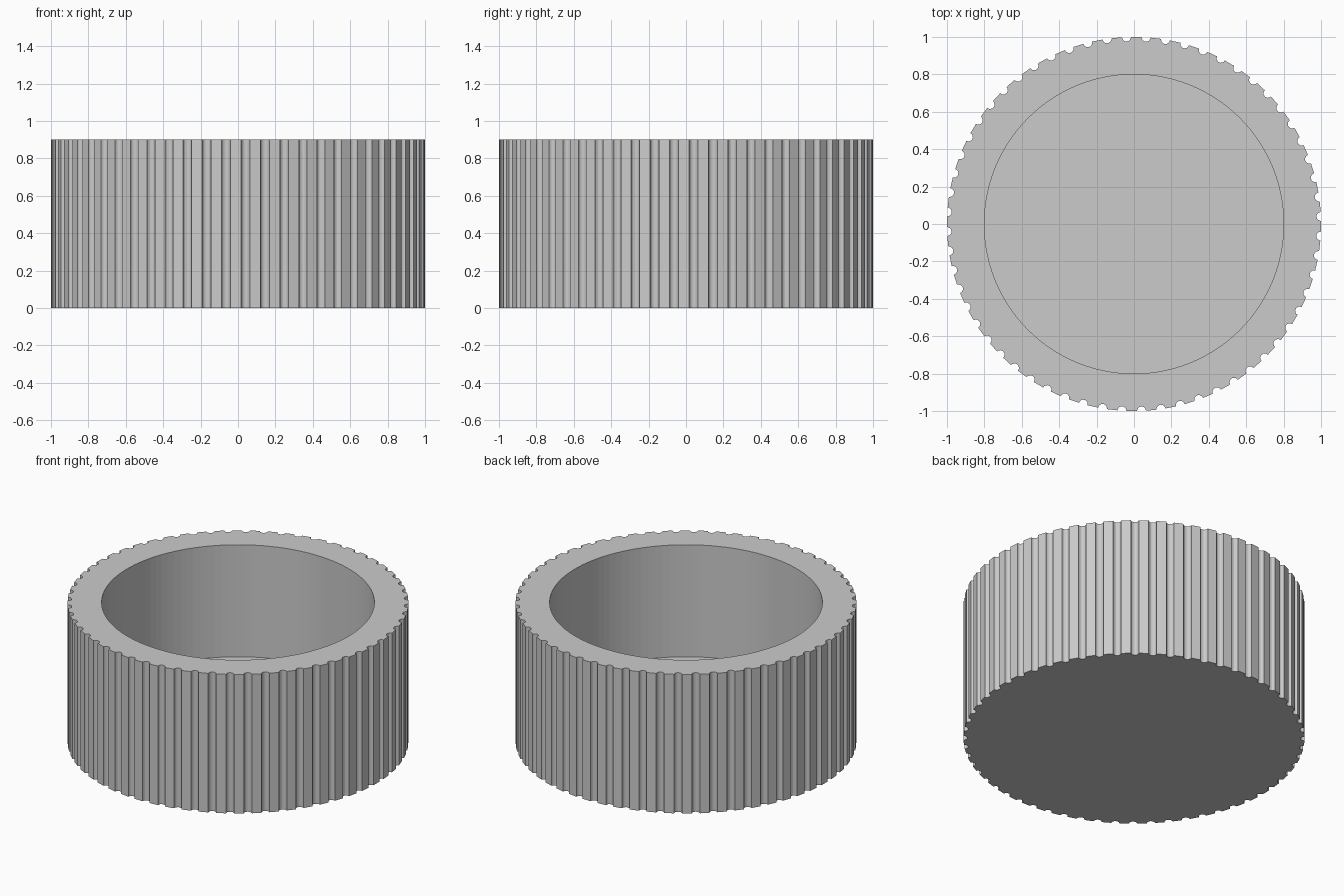
import bpy, bmesh
from math import cos, sin, pi, radians

old = bpy.data.objects.get("Cube")
if old:
    bpy.data.objects.remove(old, do_unlink=True)

GROOVES, HEIGHT, FLOOR = 60, 0.9, 0.175
OUTER, INNER, GROOVE_R = 1.0, 0.8, 0.0235
SEGS, WALL_SEGS = 8, 120

# plain grey material
grey = bpy.data.materials.new("plain grey")
grey.use_nodes = True
colour = (0.6, 0.6, 0.6, 1)
grey.diffuse_color = colour
grey.node_tree.nodes["Principled BSDF"].inputs["Base Color"].default_value = colour


def fluted_outline():
    """Round outline with a half-round flute cut between flat lands."""
    points = []
    for k in range(GROOVES):
        a = 2 * pi * k / GROOVES + radians(2.3)
        for i in range(SEGS + 1):
            t = pi * i / SEGS
            out = OUTER - GROOVE_R * sin(t)
            side = -GROOVE_R * cos(t)
            points.append((out * cos(a) - side * sin(a),
                           out * sin(a) + side * cos(a)))
    return points


def circle(radius, count):
    return [(radius * cos(2 * pi * i / count), radius * sin(2 * pi * i / count))
            for i in range(count)]


def ring(bm, outline, z):
    verts = [bm.verts.new((x, y, z)) for x, y in outline]
    n = len(verts)
    edges = [bm.edges.new((verts[i], verts[(i + 1) % n])) for i in range(n)]
    return verts, edges


def wall(bm, low, high):
    n = len(low)
    for i in range(n):
        j = (i + 1) % n
        bm.faces.new((low[i], low[j], high[j], high[i]))


bm = bmesh.new()
outline, bore = fluted_outline(), circle(INNER, WALL_SEGS)

# fluted outside and flat base
base, _ = ring(bm, outline, 0)
top, top_edges = ring(bm, outline, HEIGHT)
wall(bm, base, top)
bm.faces.new(base[::-1])

# round recess with a flat floor
floor, _ = ring(bm, bore, FLOOR)
lip, lip_edges = ring(bm, bore, HEIGHT)
wall(bm, floor[::-1], lip[::-1])
bm.faces.new(floor)

# flat rim between the two outlines
bmesh.ops.triangle_fill(bm, use_beauty=True, edges=top_edges + lip_edges,
                        normal=(0, 0, 1))
bmesh.ops.recalc_face_normals(bm, faces=bm.faces)

mesh = bpy.data.meshes.new("fluted_cup")
bm.to_mesh(mesh)
bm.free()
mesh.materials.append(grey)
cup = bpy.data.objects.new("fluted_cup", mesh)
bpy.context.collection.objects.link(cup)
